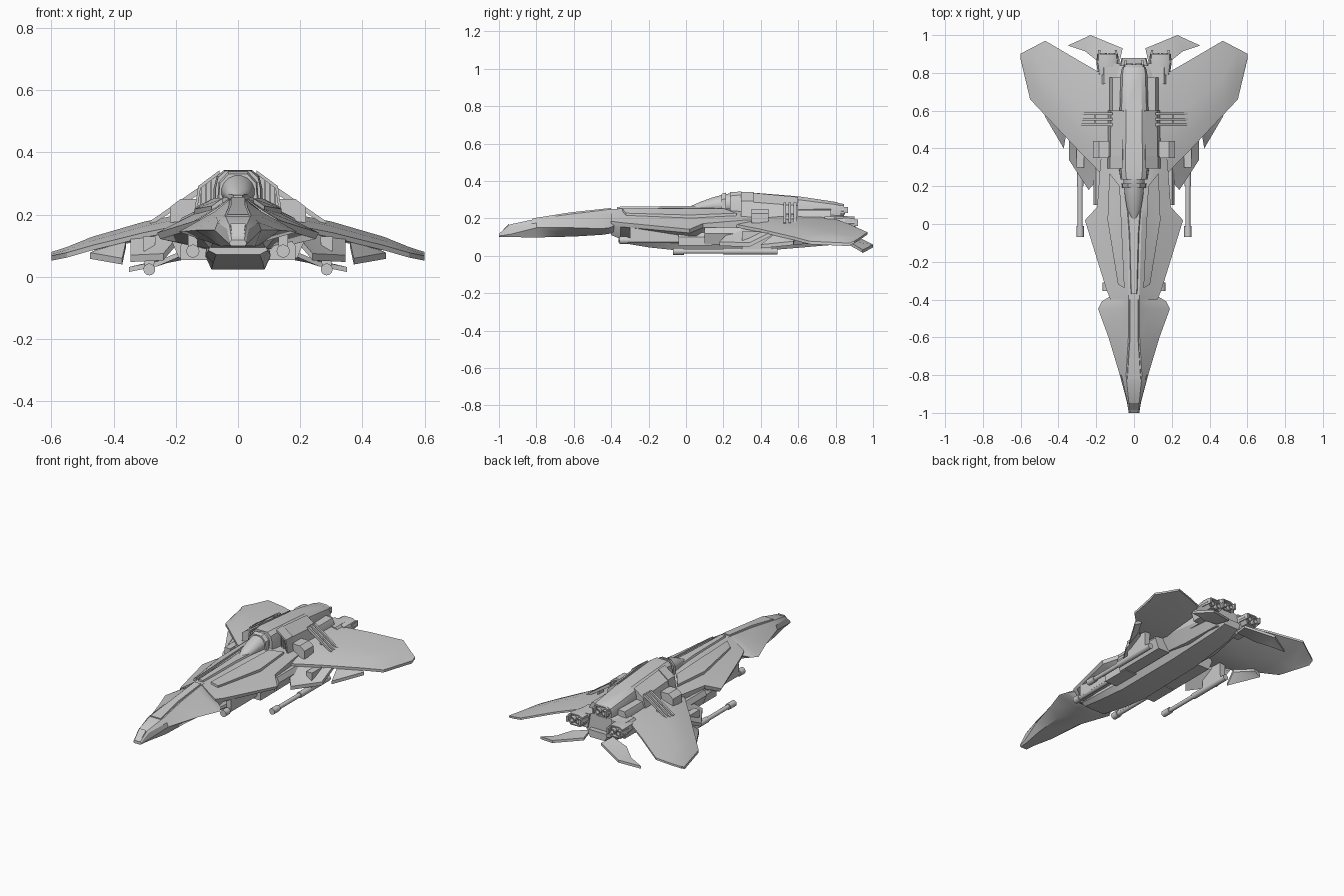
import bpy, bmesh
from math import sin, cos, pi, radians


def skin(name, rings, mirror=False, angle=28):
    """Join equal-length 3D rings into a closed solid, optionally mirrored in x."""
    bm = bmesh.new()
    vs = [[bm.verts.new(p) for p in r] for r in rings]
    n = len(rings[0])
    for a, b in zip(vs, vs[1:]):
        for i in range(n):
            j = (i + 1) % n
            bm.faces.new((a[i], a[j], b[j], b[i]))
    caps = [bm.faces.new(vs[0]), bm.faces.new(vs[-1])]
    bmesh.ops.triangulate(bm, faces=caps)
    bmesh.ops.recalc_face_normals(bm, faces=bm.faces)
    me = bpy.data.meshes.new(name)
    bm.to_mesh(me)
    bm.free()
    ob = bpy.data.objects.new(name, me)
    bpy.context.collection.objects.link(ob)
    if mirror:
        ob.modifiers.new("mirror", 'MIRROR').use_mirror_merge = False
    bpy.ops.object.select_all(action='DESELECT')
    ob.select_set(True)
    bpy.context.view_layer.objects.active = ob
    bpy.ops.object.shade_smooth_by_angle(angle=radians(angle))
    return ob


def hull(name, sections):
    """Symmetric body: each section is y and the right half outline, top to bottom."""
    return skin(name, [[(x, y, z) for x, z in h] + [(-x, y, z) for x, z in h[::-1]]
                       for y, h in sections])


def prism(name, outline, y0, y1, mirror=True):
    return skin(name, [[(x, y, z) for x, z in outline] for y in (y0, y1)], mirror)


def box(name, x0, x1, y0, y1, z0, z1):
    return prism(name, [(x0, z0), (x1, z0), (x1, z1), (x0, z1)], y0, y1)


def tube(name, x, z, steps, n=16, mirror=True):
    """Turned part along y; steps are (y, radius)."""
    return skin(name, [[(x + r * cos(2 * pi * i / n), y, z + r * sin(2 * pi * i / n))
                        for i in range(n)] for y, r in steps], mirror)


def plate(name, pts, t):
    return skin(name, [pts, [(x, y, z - t) for x, y, z in pts]], True)


# Nose with swept cheeks
hull("nose", [
    (-1.0, [(.02, .118), (.026, .112), (.028, .106), (.022, .10)]),
    (-.94, [(.028, .168), (.036, .155), (.038, .115), (.028, .10)]),
    (-.80, [(.042, .198), (.066, .175), (.075, .15), (.055, .098)]),
    (-.60, [(.03, .225), (.07, .195), (.135, .15), (.07, .103)]),
    (-.45, [(.028, .243), (.075, .21), (.19, .145), (.08, .112)]),
    (-.41, [(.028, .248), (.075, .21), (.17, .15), (.08, .118)]),
    (-.385, [(.03, .245), (.07, .21), (.13, .16), (.08, .12)])])
hull("nose_tip_sensor", [
    (-.99, [(.018, .125), (.018, .108)]), (-.947, [(.024, .172), (.024, .11)])])
hull("nose_spine", [
    (-.82, [(.035, .2), (.042, .18)]), (-.62, [(.022, .232), (.03, .2)]),
    (-.40, [(.022, .256), (.03, .22)])])

# Main fuselage with drooping side armour
hull("fuselage", [
    (-.40, [(.03, .25), (.07, .22), (.125, .185), (.12, .165), (.08, .11)]),
    (-.35, [(.03, .252), (.075, .22), (.145, .178), (.14, .155), (.09, .09)]),
    (.02, [(.04, .256), (.12, .212), (.26, .142), (.25, .122), (.11, .09)]),
    (.09, [(.045, .256), (.125, .212), (.195, .172), (.19, .15), (.115, .09)]),
    (.30, [(.05, .25), (.13, .215), (.18, .19), (.175, .15), (.12, .08)]),
    (.60, [(.05, .24), (.12, .215), (.15, .195), (.15, .14), (.11, .06)]),
    (.84, [(.05, .215), (.10, .205), (.12, .18), (.12, .13), (.08, .08)])])
hull("dorsal_spine", [
    (-.37, [(.014, .262), (.022, .23)]), (-.05, [(.022, .266), (.035, .235)]),
    (.30, [(.05, .265), (.065, .235)])])
plate("shoulder_panel", [(.05, -.34, .252), (.085, -.32, .228), (.14, .02, .218),
                         (.13, .27, .228), (.075, .2, .254)], .02)
hull("belly", [
    (-.36, [(.085, .11), (.095, .085), (.07, .072)]),
    (-.20, [(.095, .11), (.105, .07), (.08, .045)]),
    (.0, [(.10, .11), (.105, .065), (.085, .024)]),
    (.45, [(.10, .11), (.105, .07), (.08, .03)]),
    (.78, [(.085, .12), (.09, .09), (.065, .058)]),
    (.88, [(.06, .13), (.065, .11), (.05, .085)])])

# Cockpit canopy and top engine pod
hull("canopy", [(y, [(w * sin(a), zc + h * cos(a)) for a in
                     [pi * (i + .5) / 8 for i in range(8)]]) for y, w, zc, h in [
    (.025, .012, .256, .01), (.08, .038, .262, .028), (.14, .048, .27, .042),
    (.20, .055, .275, .054), (.25, .058, .278, .059)]])
hull("canopy_frame", [
    (.19, [(.03, .331), (.058, .30), (.062, .25)]),
    (.215, [(.032, .338), (.062, .305), (.066, .25)])])
hull("engine_pod", [
    (.235, [(.04, .341), (.064, .32), (.072, .285), (.072, .22)]),
    (.29, [(.045, .343), (.068, .325), (.078, .285), (.08, .21)]),
    (.60, [(.042, .318), (.066, .30), (.076, .265), (.076, .2)]),
    (.80, [(.036, .288), (.06, .274), (.07, .25), (.065, .2)]),
    (.83, [(.032, .278), (.055, .267), (.062, .245), (.06, .2)])])
skin("intake_shoulder", [[(a, y, z1), (b, y, z2), (c, y, .2), (.04, y, .2)]
                         for y, a, b, c, z1, z2 in [
    (.34, .06, .125, .14, .338, .288), (.60, .058, .122, .14, .314, .268)]], True)
prism("intake_roof", [(.06, .342), (.128, .292), (.142, .2), (.134, .2),
                      (.12, .285), (.06, .33)], .295, .36)
for i in range(3):
    x = .084 + i * .016
    box("intake_slat", x, x + .006, .305, .36, .2, .31 - i * .012)

# Boxes and inclined radiator slats beside the pod
prism("side_box", [(.12, .25), (.185, .25), (.218, .225), (.218, .175), (.12, .18)],
      .35, .44)
for y in (.52, .548, .576):
    prism("radiator_slat", [(.115, .285), (.13, .285), (.284, .178), (.28, .166),
                            (.115, .272)], y, y + .014)
prism("radiator_post", [(.20, .225), (.21, .22), (.21, .15), (.20, .15)], .53, .58)

# Main wings, built as airfoil sections from root to tip
wing = []
for x, y0, z0, y1, z1, up, down in [
        (.10, .19, .175, .755, .205, .028, .045), (.30, .395, .135, .87, .165, .028, .03),
        (.47, .575, .093, .97, .12, .022, .018), (.55, .66, .07, .928, .09, .016, .01),
        (.60, .87, .06, .902, .074, .006, .006)]:
    c, zz = y1 - y0, z1 - z0
    wing.append([(x, y0, z0 + .008), (x, y0 + c * .2, z0 + zz * .2 + up * .8),
                 (x, y0 + c * .5, z0 + zz * .5 + up), (x, y1, z1 + .006),
                 (x, y1, z1 - .006), (x, y0 + c * .45, z0 + zz * .45 - down),
                 (x, y0, z0 - .008)])
skin("wing", wing, True)

# Drooping leading-edge flaps
plate("inner_flap", [(.18, .25, .145), (.20, .32, .15), (.345, .46, .13),
                     (.345, .34, .07), (.24, .18, .075)], .022)
plate("outer_flap", [(.36, .47, .115), (.43, .58, .10), (.475, .575, .078),
                     (.372, .40, .06)], .02)
prism("wing_root_block", [(.11, .15), (.20, .15), (.215, .12), (.19, .06), (.11, .06)],
      .10, .45)

# Tail fins
plate("tail_fin", [(.06, .93, .095), (.23, 1.0, .06), (.35, .945, .032),
                   (.26, .915, .05), (.19, .86, .08), (.08, .84, .105)], .016)

# Guns: inner pair under the fuselage, outer pair under the wings
tube("inner_gun", .145, .083, [(-.355, .013), (-.355, .021), (-.31, .021), (-.31, .015),
                               (.12, .015)])
prism("inner_gun_housing", [(.10, .125), (.165, .125), (.185, .10), (.185, .055),
                            (.10, .055)], -.04, .14)
prism("inner_gun_bracket", [(.13, .15), (.16, .15), (.16, .08), (.13, .08)], -.3, .0)
tube("outer_gun", .285, .024, [(-.07, .010), (-.07, .019), (-.01, .019), (-.01, .013),
                               (.2, .013), (.2, .018), (.49, .018)])
prism("outer_gun_pylon", [(.265, .13), (.305, .13), (.30, .025), (.27, .025)], .3, .46)

# Rear engine ducts and the three twin nozzles
prism("engine_duct", [(.06, .25), (.115, .245), (.13, .21), (.13, .12), (.06, .12)],
      .58, .775)
prism("lower_duct", [(.075, .21), (.16, .21), (.185, .18), (.17, .12), (.09, .12)],
      .74, .85)


def nozzle(cx, y, z, side):
    w = .056
    shape = [(-w, .0), (-w * .85, .028), (-w * .5, .038), (w * .5, .038),
             (w * .85, .028), (w, 0), (w * .6, -.034), (-w * .6, -.034)]
    skin("nozzle_housing", [[(cx + px * s, y + d, z + pz * s) for px, pz in shape]
                            for d, s in [(-.08, .9), (-.02, 1.05), (.03, 1.0), (.03, .82),
                                         (.01, .78)]], side)
    for k in (-1, 1):
        tube("exhaust", cx + k * .022, z, [(y, .018), (y + .035, .018), (y + .035, .012),
                                           (y + .012, .01)], 12, side)
        a = cx + k * .05
        skin("nozzle_prong", [[(a - .008, y - .02, z + h), (a + .008, y - .02, z + h),
                               (a + .006 - k * .006, y + .05, z + h),
                               (a - .006 - k * .006, y + .05, z + h)]
                              for h in (-.012, .022)], side)


nozzle(0, .815, .24, False)
nozzle(.14, .87, .172, True)
